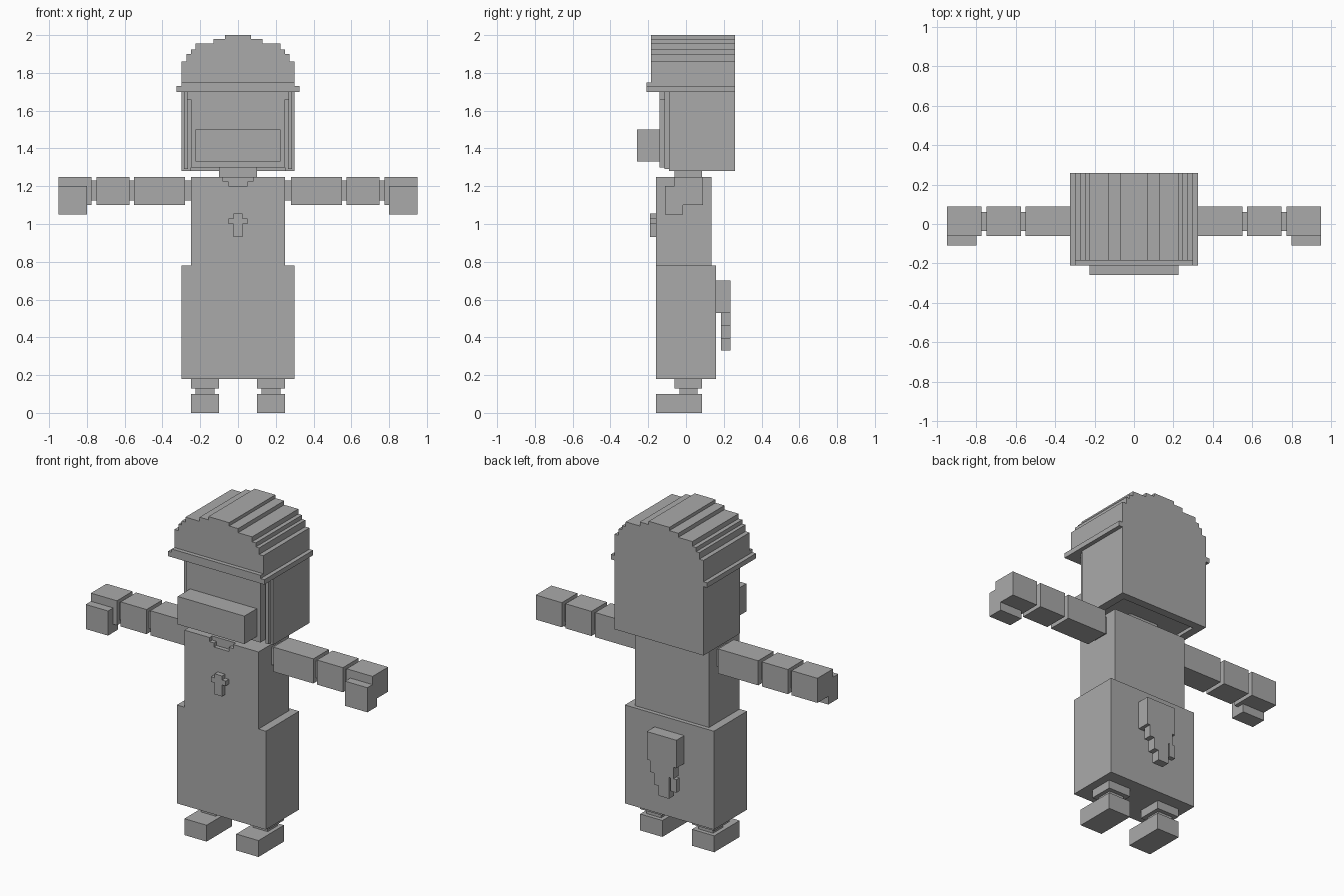
import bpy
import bmesh

default = bpy.data.objects.get("Cube")
if default:
    bpy.data.objects.remove(default, do_unlink=True)

grey = bpy.data.materials.new("plain grey")
grey.use_nodes = True
GREY = (0.4, 0.4, 0.4, 1)
grey.diffuse_color = GREY
grey.node_tree.nodes["Principled BSDF"].inputs["Base Color"].default_value = GREY


def finish(name, bm):
    bmesh.ops.recalc_face_normals(bm, faces=bm.faces)
    mesh = bpy.data.meshes.new(name)
    bm.to_mesh(mesh)
    bm.free()
    mesh.materials.append(grey)
    ob = bpy.data.objects.new(name, mesh)
    bpy.context.collection.objects.link(ob)
    return ob


def box(name, x, y, z):
    """Box from three (low, high) ranges."""
    bm = bmesh.new()
    bmesh.ops.create_cube(bm, size=1)
    for v in bm.verts:
        v.co = [r[0] if c < 0 else r[1] for c, r in zip(v.co, (x, y, z))]
    return finish(name, bm)


def wide(name, half, y, z):
    """Box centred on x."""
    return box(name, (-half, half), y, z)


def pair(name, x, y, z):
    """The same box on both sides of the body."""
    box("left_" + name, x, y, z)
    box("right_" + name, (-x[1], -x[0]), y, z)


def prism(name, outline, y):
    """Outline in x and z, mirrored across x and extruded along y."""
    points = outline + [(-a, b) for a, b in reversed(outline)]
    bm = bmesh.new()
    face = bm.faces.new([bm.verts.new((a, y[0], b)) for a, b in points])
    moved = bmesh.ops.extrude_face_region(bm, geom=[face])["geom"]
    verts = [g for g in moved if isinstance(g, bmesh.types.BMVert)]
    bmesh.ops.translate(bm, verts=verts, vec=(0, y[1] - y[0], 0))
    return finish(name, bm)


def stepped(base, steps):
    """Stair outline from (half width, top height) pairs."""
    outline = []
    for half, top in steps:
        outline += [(half, base), (half, top)]
        base = top
    return outline


# Feet and legs
pair("foot", (0.10, 0.25), (-0.16, 0.085), (0, 0.10))
pair("ankle", (0.125, 0.225), (-0.035, 0.06), (0.10, 0.13))
pair("leg", (0.10, 0.25), (-0.06, 0.085), (0.13, 0.19))

# Robe with a stepped neckline
wide("skirt", 0.30, (-0.16, 0.16), (0.18, 0.78))
neckline = [(0.25, 0.78), (0.25, 1.25), (0.08, 1.25), (0.08, 1.225),
            (0.05, 1.225), (0.05, 1.20)]
prism("torso_front", neckline, (-0.16, -0.135))
wide("torso", 0.25, (-0.135, 0.135), (0.78, 1.25))

# Cross pendant
prism("cross_pendant", [(0.025, 0.93), (0.025, 1.0), (0.05, 1.0),
                        (0.05, 1.03), (0.025, 1.03), (0.025, 1.055)],
      (-0.19, -0.16))

# Arms
pair("shoulder_joint", (0.25, 0.28), (-0.035, 0.06), (1.125, 1.23))
pair("upper_arm", (0.28, 0.55), (-0.06, 0.09), (1.10, 1.25))
pair("elbow_joint", (0.55, 0.575), (-0.035, 0.06), (1.125, 1.23))
pair("forearm", (0.575, 0.75), (-0.06, 0.09), (1.10, 1.25))
pair("wrist_joint", (0.75, 0.775), (-0.035, 0.06), (1.125, 1.23))
pair("hand", (0.775, 0.95), (-0.06, 0.09), (1.10, 1.25))
pair("fingers", (0.80, 0.95), (-0.11, -0.015), (1.05, 1.20))

# Neck, face and snout
wide("neck", 0.10, (-0.06, 0.085), (1.24, 1.31))
wide("face", 0.25, (-0.14, 0.21), (1.30, 1.71))
wide("forehead", 0.27, (-0.14, 0.21), (1.66, 1.71))
wide("snout", 0.225, (-0.26, -0.14), (1.33, 1.50))

# Hair shell around the head
pair("side_hair", (0.25, 0.30), (-0.09, 0.26), (1.28, 1.71))
pair("hair_edge", (0.265, 0.285), (-0.115, -0.09), (1.29, 1.71))
wide("back_hair", 0.30, (0.21, 0.26), (1.28, 1.71))

# Cap with a brim and a stepped crown
wide("brim", 0.325, (-0.21, 0.26), (1.70, 1.73))
wide("brim_lip", 0.30, (-0.21, -0.165), (1.72, 1.75))
prism("crown", stepped(1.72, [(0.30, 1.86), (0.272, 1.90), (0.25, 1.925),
                              (0.225, 1.955), (0.13, 1.98), (0.07, 2.0)]),
      (-0.185, 0.26))

# Tail
wide("tail_base", 0.10, (0.16, 0.235), (0.53, 0.70))
wide("tail_middle", 0.08, (0.185, 0.235), (0.46, 0.53))
wide("tail_lower", 0.05, (0.185, 0.235), (0.39, 0.46))
box("tail_tip", (-0.05, 0.02), (0.185, 0.235), (0.33, 0.39))
box("tail_tuft", (-0.10, -0.06), (0.205, 0.235), (0.38, 0.46))
